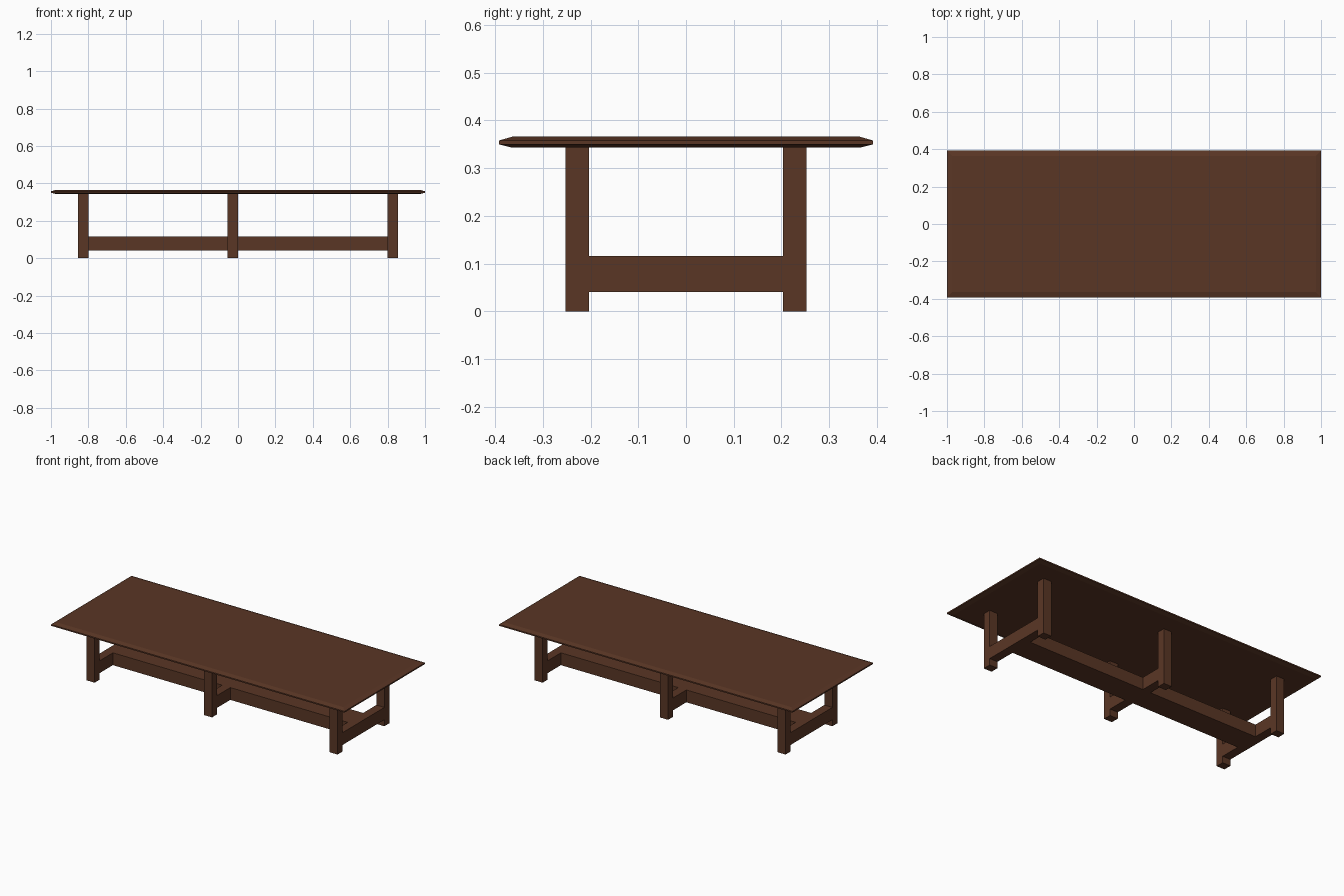
import bpy
import bmesh

if "Cube" in bpy.data.objects:
    bpy.data.objects.remove(bpy.data.objects["Cube"])

wood = bpy.data.materials.new("dark_brown_wood")
wood.diffuse_color = (0.102, 0.037, 0.0185, 1.0)
wood.use_nodes = True
wood.node_tree.nodes["Principled BSDF"].inputs["Base Color"].default_value = wood.diffuse_color


def add_object(name, bm):
    bmesh.ops.recalc_face_normals(bm, faces=bm.faces)
    mesh = bpy.data.meshes.new(name)
    bm.to_mesh(mesh)
    bm.free()
    mesh.materials.append(wood)
    obj = bpy.data.objects.new(name, mesh)
    bpy.context.collection.objects.link(obj)
    return obj


def box(name, x0, x1, y0, y1, z0, z1):
    bm = bmesh.new()
    bmesh.ops.create_cube(bm, size=1)
    for v in bm.verts:
        v.co.x = x1 if v.co.x > 0 else x0
        v.co.y = y1 if v.co.y > 0 else y0
        v.co.z = z1 if v.co.z > 0 else z0
    return add_object(name, bm)


# Tabletop: stacked rectangles give the shallow chamfer above and below the edge
bm = bmesh.new()
rings = []
for inset, z in [(0.028, 0.343), (0, 0.350), (0, 0.358), (0.028, 0.366)]:
    hx, hy = 1.0 - inset, 0.392 - inset
    rings.append([bm.verts.new((sx * hx, sy * hy, z))
                  for sx, sy in ((-1, -1), (1, -1), (1, 1), (-1, 1))])
for low, high in zip(rings, rings[1:]):
    for i in range(4):
        j = (i + 1) % 4
        bm.faces.new((low[i], low[j], high[j], high[i]))
bm.faces.new(rings[0][::-1])
bm.faces.new(rings[-1])
add_object("tabletop", bm)

# Three trestles: a pair of legs joined by a cross rail
LEG_IN, LEG_OUT = 0.203, 0.253
RAIL_LOW, RAIL_HIGH = 0.04, 0.116
trestles = [("left", -0.855, -0.80), ("middle", -0.055, 0.0), ("right", 0.80, 0.855)]
for name, x0, x1 in trestles:
    box(name + "_front_leg", x0, x1, -LEG_OUT, -LEG_IN, 0, 0.343)
    box(name + "_back_leg", x0, x1, LEG_IN, LEG_OUT, 0, 0.343)
    box(name + "_cross_rail", x0, x1, -LEG_IN, LEG_IN, RAIL_LOW, RAIL_HIGH)

# Long stretchers between neighbouring trestles
for a, b in zip(trestles, trestles[1:]):
    box(a[0] + "_to_" + b[0] + "_stretcher", a[2], b[1], -0.075, 0.075,
        RAIL_LOW, RAIL_HIGH)
